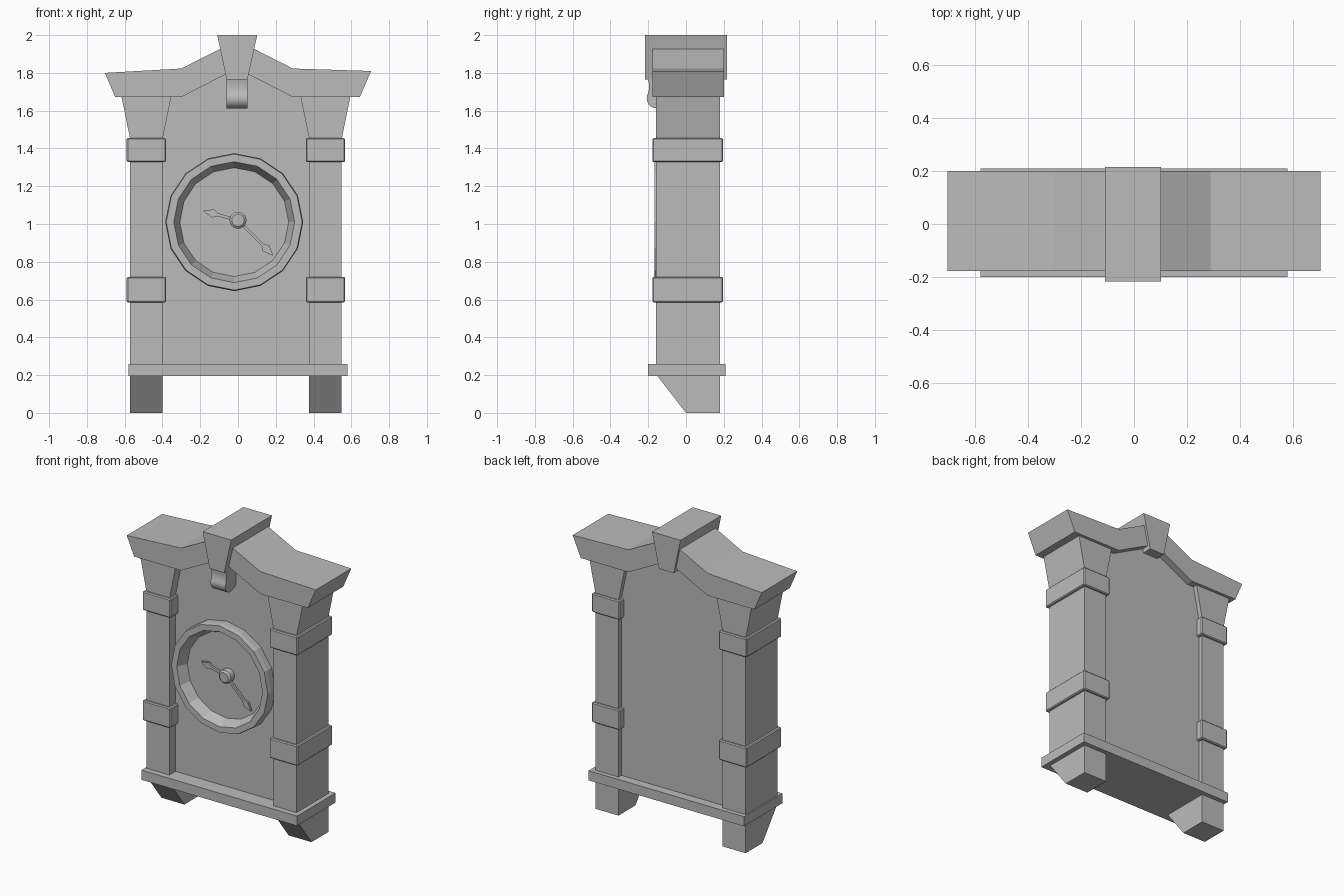
import bpy, bmesh
from math import sin, cos, pi, atan2
from mathutils import Vector

cube = bpy.data.objects.get("Cube")
if cube:
    bpy.data.objects.remove(cube)

stone = bpy.data.materials.new("plain_grey")
stone.use_nodes = True
grey = (0.5, 0.5, 0.5, 1)
stone.diffuse_color = grey
stone.node_tree.nodes["Principled BSDF"].inputs["Base Color"].default_value = grey


def finish(name, bm, bevel=0):
    """Turn a bmesh into a named, coloured object."""
    bmesh.ops.recalc_face_normals(bm, faces=bm.faces)
    mesh = bpy.data.meshes.new(name)
    bm.to_mesh(mesh)
    bm.free()
    mesh.materials.append(stone)
    obj = bpy.data.objects.new(name, mesh)
    bpy.context.collection.objects.link(obj)
    if bevel:
        mod = obj.modifiers.new("soft_edge", 'BEVEL')
        mod.width, mod.segments = bevel, 1
    return obj


def prism(name, outline, start, end, axis="y", bevel=0):
    """Extrude an xz outline along y, or a yz outline along x."""
    bm = bmesh.new()

    def place(p, d):
        return (p[0], d, p[1]) if axis == "y" else (d, p[0], p[1])
    face = bm.faces.new([bm.verts.new(place(p, start)) for p in outline])
    move = (0, end - start, 0) if axis == "y" else (end - start, 0, 0)
    out = bmesh.ops.extrude_face_region(bm, geom=[face], use_keep_orig=True)
    verts = [v for v in out["geom"] if isinstance(v, bmesh.types.BMVert)]
    bmesh.ops.translate(bm, vec=move, verts=verts)
    return finish(name, bm, bevel)


def box(name, x0, x1, y0, y1, z0, z1, bevel=0):
    return prism(name, [(x0, z0), (x1, z0), (x1, z1), (x0, z1)], y0, y1, bevel=bevel)


def turned(name, profile, cx, cz, sides):
    """Turn (radius, y) points around a front-to-back axis, capping both ends."""
    bm = bmesh.new()
    rings = []
    for r, y in profile:
        rings.append([bm.verts.new((cx + r * cos(2 * pi * i / sides), y,
                                    cz + r * sin(2 * pi * i / sides)))
                      for i in range(sides)])
    for a, b in zip(rings, rings[1:]):
        for i in range(sides):
            j = (i + 1) % sides
            bm.faces.new((a[i], a[j], b[j], b[i]))
    bm.faces.new(rings[0])
    bm.faces.new(rings[-1])
    return finish(name, bm)


# Base slab
box("base_slab", -0.58, 0.58, -0.2, 0.21, 0.195, 0.26)

# Case panel with gabled top
prism("case_panel", [(-0.45, 0.25), (0.43, 0.25), (0.43, 1.69), (0.29, 1.69),
                     (0.05, 1.82), (-0.06, 1.82), (-0.3, 1.69), (-0.45, 1.69)],
      -0.095, 0.15)

# Columns, bands and feet on both sides
for side, cx in (("left", 0.463), ("right", -0.485)):
    w = 0.086
    prism(side + "_column", [(cx - w, 0.25), (cx + w, 0.25), (cx + w, 1.45),
                             (cx + 0.133, 1.68), (cx - 0.133, 1.68), (cx - w, 1.45)],
          -0.16, 0.18)
    for label, z0, z1 in (("lower", 0.585, 0.72), ("upper", 1.328, 1.455)):
        box(f"{side}_{label}_band", cx - 0.104, cx + 0.104, -0.178, 0.196,
            z0, z1, bevel=0.006)
    prism(side + "_foot", [(-0.155, 0.2), (0, 0), (0.18, 0), (0.18, 0.2)],
          cx - w, cx + w, axis="x")

# Cornice with raised centre
prism("cornice", [(-0.65, 1.672), (-0.3, 1.672), (-0.06, 1.795), (0.05, 1.795),
                  (0.29, 1.672), (0.645, 1.672), (0.705, 1.81), (0.29, 1.823),
                  (0.05, 1.945), (-0.06, 1.945), (-0.3, 1.823), (-0.705, 1.8)],
      -0.178, 0.2)

# Keystone and scroll below it
prism("keystone", [(-0.06, 1.765), (0.05, 1.765), (0.102, 2), (-0.11, 2)],
      -0.218, 0.216)
scroll = [(-0.09, 1.78), (-0.205, 1.78), (-0.195, 1.74)]
for i in range(9):
    a = pi * (0.8 + i * 0.1)
    scroll.append((-0.155 + 0.053 * cos(a), 1.665 + 0.053 * sin(a)))
scroll.append((-0.09, 1.64))
scroll_obj = prism("keystone_scroll", scroll, -0.06, 0.05, axis="x")
bpy.context.view_layer.objects.active = scroll_obj
scroll_obj.select_set(True)
bpy.ops.object.shade_smooth_by_angle()
scroll_obj.select_set(False)

# Dial with raised rim and sunken face
turned("dial", [(0.365, -0.09), (0.365, -0.14), (0.36, -0.168), (0.32, -0.168),
                (0.288, -0.1)], -0.02, 1.01, 16)

# Hub and spear hands
turned("hand_hub", [(0.045, -0.095), (0.045, -0.14), (0.033, -0.15)], 0, 1.02, 16)
hub = Vector((0, 1.02))
for name, tip in (("hour_hand", (-0.185, 1.07)), ("minute_hand", (0.187, 0.832))):
    ray = Vector(tip) - hub
    along = ray.normalized()
    across = Vector((-along.y, along.x))
    length = ray.length
    half = [(0, 0.008), (length - 0.08, 0.008), (length - 0.055, 0.023)]
    pts = half + [(length, 0)] + [(d, -h) for d, h in reversed(half)]
    prism(name, [tuple(hub + along * d + across * h) for d, h in pts], -0.13, -0.115)
